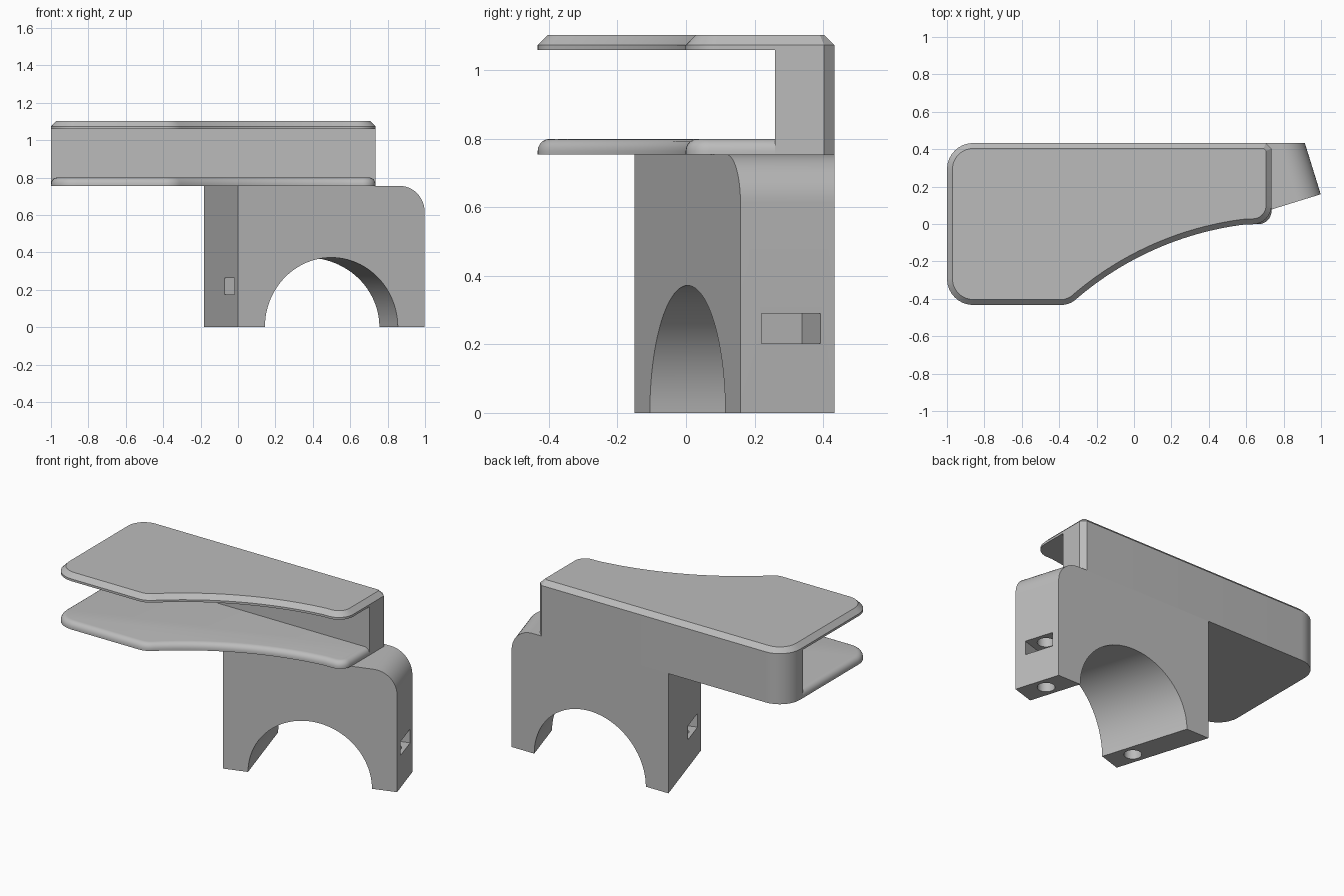
import bpy, bmesh, math
from mathutils import Vector, Matrix

if "Cube" in bpy.data.objects:
    bpy.data.objects.remove(bpy.data.objects["Cube"])

grey = bpy.data.materials.new("plain grey")
grey.use_nodes = True
colour = (0.5, 0.5, 0.5, 1)
grey.diffuse_color = colour
grey.node_tree.nodes["Principled BSDF"].inputs["Base Color"].default_value = colour

REAR, SPLIT = 0.433, 0.26                     # back face, inner wall face
FLOOR, LIP, CEILING, TOP = 0.755, 0.80, 1.06, 1.103


def rounded(corners, steps=8):
    """Turn (x, y, radius) corners into a closed outline."""
    out = []
    for i, (x, y, r) in enumerate(corners):
        p = Vector((x, y))
        if not r:
            out.append(p)
            continue
        d1 = (Vector(corners[i - 1][:2]) - p).normalized()
        d2 = (Vector(corners[(i + 1) % len(corners)][:2]) - p).normalized()
        half = d1.angle(d2) / 2
        centre = p + (d1 + d2).normalized() * r / math.sin(half)
        reach = r / math.tan(half)
        start = (p + d1 * reach - centre).to_3d().normalized()
        end = (p + d2 * reach - centre).to_3d().normalized()
        out += [centre + start.slerp(end, k / steps).to_2d() * r for k in range(steps + 1)]
    return out


def prism(outline, low, high):
    bm = bmesh.new()
    face = bm.faces.new([bm.verts.new((p[0], p[1], low)) for p in outline])
    new = bmesh.ops.extrude_face_region(bm, geom=[face])["geom"]
    verts = [g for g in new if isinstance(g, bmesh.types.BMVert)]
    bmesh.ops.translate(bm, verts=verts, vec=(0, 0, high - low))
    bmesh.ops.recalc_face_normals(bm, faces=bm.faces[:])
    return bm


def soften_top(bm, z, size, segments, limit):
    """Bevel the upper rim, leaving any edge that lies on the line y = limit."""
    rim = [e for e in bm.edges
           if all(abs(v.co.z - z) < 1e-4 for v in e.verts)
           and not all(abs(v.co.y - limit) < 1e-4 for v in e.verts)]
    bmesh.ops.bevel(bm, geom=rim, offset=size, segments=segments, profile=0.5,
                    affect='EDGES', clamp_overlap=False)


def finish(bm, name):
    bmesh.ops.recalc_face_normals(bm, faces=bm.faces[:])
    mesh = bpy.data.meshes.new(name)
    bm.to_mesh(mesh)
    bm.free()
    mesh.materials.append(grey)
    ob = bpy.data.objects.new(name, mesh)
    bpy.context.collection.objects.link(ob)
    return ob


def activate(ob):
    bpy.ops.object.select_all(action='DESELECT')
    ob.select_set(True)
    bpy.context.view_layer.objects.active = ob


def smooth(ob):
    activate(ob)
    bpy.ops.object.shade_smooth_by_angle(angle=math.radians(28))


def cut(ob, cutter):
    cutter.hide_render = True
    activate(ob)
    mod = ob.modifiers.new("cut", 'BOOLEAN')
    mod.operation, mod.solver, mod.object = 'DIFFERENCE', 'EXACT', cutter
    bpy.ops.object.modifier_apply(modifier=mod.name)
    bpy.data.objects.remove(cutter)


# Plate outline: swept front edge, rounded left corners, chamfered rear corner
def front_outline(tip_radius):
    sweep = []
    for k in range(25):
        x = -0.30 + 0.9 * k / 24
        sweep.append((x, -1.69 + math.sqrt(1.7 ** 2 - (x - 0.8) ** 2), 0))
    return ([(-1, SPLIT, 0), (-1, -REAR, 0.14), (-0.345, -REAR, 0.12)] + sweep
            + [(0.735, 0, tip_radius), (0.735, SPLIT, 0)])


rear_outline = [(0.735, SPLIT, 0), (0.735, REAR - 0.03, 0), (0.705, REAR, 0),
                (-1, REAR, 0.14), (-1, SPLIT, 0)]

# Upper plate with chamfered rim
bm = prism(rounded(front_outline(0.1) + rear_outline[1:-1]), CEILING, TOP)
soften_top(bm, TOP, 0.029, 1, 9)
smooth(finish(bm, "upper_plate"))

# Lower plate with rounded rim
bm = prism(rounded(front_outline(0.07)), FLOOR, LIP)
soften_top(bm, LIP, 0.035, 5, SPLIT)
smooth(finish(bm, "lower_plate"))

# Rear wall joining the plates
smooth(finish(prism(rounded(rear_outline), FLOOR, CEILING), "rear_wall"))

# Clamp block, turned about z and trimmed flush with the rear wall
LENGTH, BORE = 1.045, 0.372
MID = LENGTH / 2
turn = Matrix.Translation((0, -0.15, 0)) @ Matrix.Rotation(math.radians(17.2), 4, 'Z')
arch = [(MID + BORE * math.cos(a), BORE * math.sin(a), 0)
        for a in (math.pi * k / 48 for k in range(49))]
profile = [(0, 0, 0), (0, FLOOR, 0), (LENGTH, FLOOR, 0.14), (LENGTH, 0, 0)] + arch
bm = prism(rounded(profile, 12), -0.7, 0)
bm.transform(turn @ Matrix.Rotation(math.radians(90), 4, 'X'))
trim = bmesh.ops.bisect_plane(bm, geom=bm.verts[:] + bm.edges[:] + bm.faces[:],
                              plane_co=(0, REAR, 0), plane_no=(0, 1, 0), clear_outer=True)
bmesh.ops.contextual_create(
    bm, geom=[g for g in trim["geom_cut"] if isinstance(g, bmesh.types.BMEdge)])
clamp = finish(bm, "clamp_block")

# Nut slot and screw hole in each leg
for side, u, z in (("left", LENGTH, 0.246), ("right", 0, 0.219)):
    bm = bmesh.new()
    bmesh.ops.create_cube(bm, size=1, matrix=turn @ Matrix.Translation((u, 0.155, z))
                          @ Matrix.Diagonal((0.37, 0.18, 0.087, 1)))
    cut(clamp, finish(bm, side + "_slot_cutter"))
    bm = bmesh.new()
    inward = 0.075 if u == 0 else -0.075
    bmesh.ops.create_cone(bm, cap_ends=True, segments=24, radius1=0.05, radius2=0.05, depth=1,
                          matrix=turn @ Matrix.Translation((u + inward, 0.155, -0.1)))
    cut(clamp, finish(bm, side + "_hole_cutter"))
smooth(clamp)
